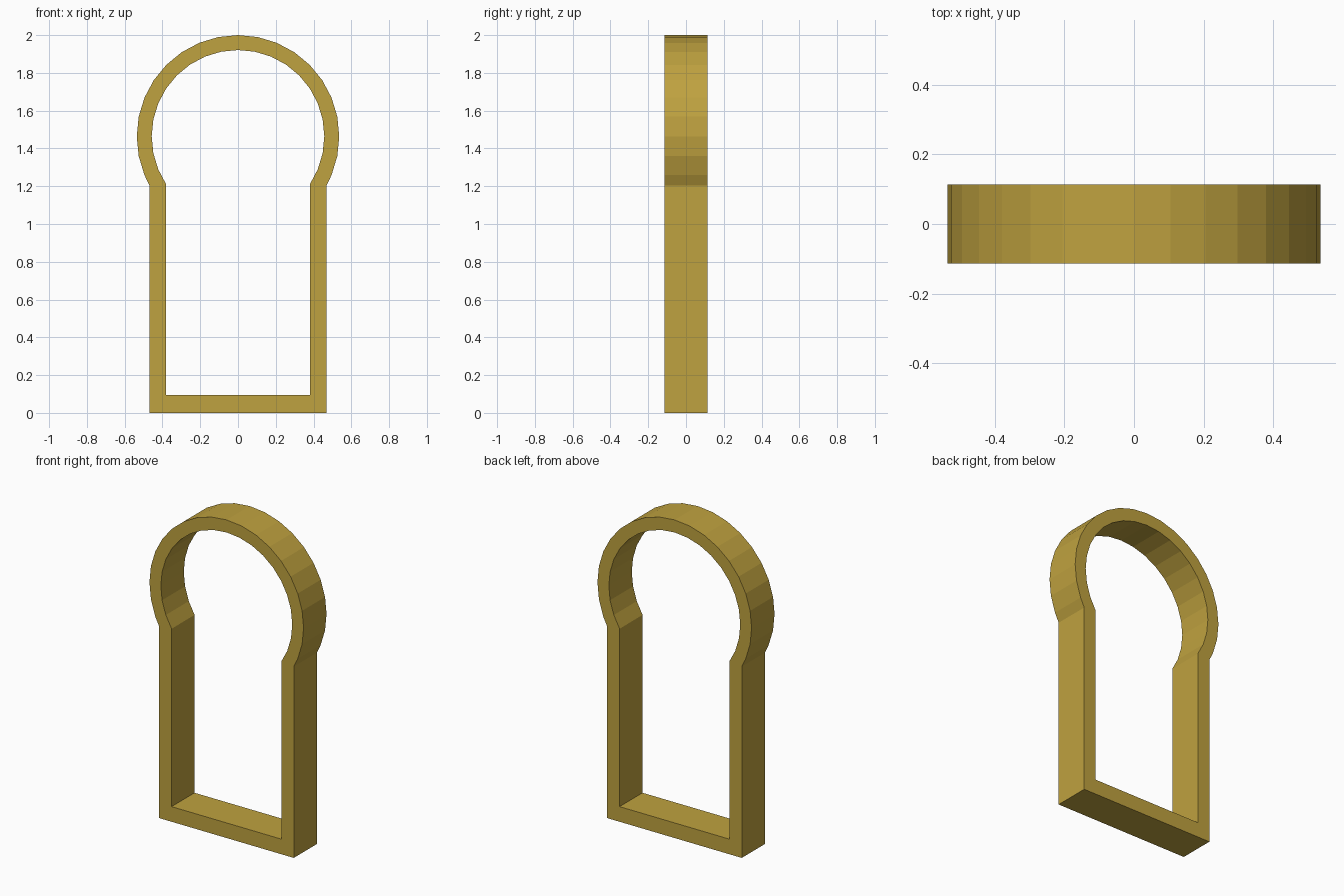
import bpy, bmesh, math

if "Cube" in bpy.data.objects:
    bpy.data.objects.remove(bpy.data.objects["Cube"])

DEPTH = 0.114      # half thickness in y
CENTRE_Z = 1.464   # centre of the round head
STEP = math.radians(11.25)  # 32-sided circle


def keyhole(radius, half_width, base):
    """Closed outline of a horseshoe arch standing on two straight jambs."""
    spring = CENTRE_Z - math.sqrt(radius ** 2 - half_width ** 2)
    pts = [(half_width, base), (half_width, spring)]
    for i in range(-2, 19):
        a = i * STEP
        pts.append((radius * math.cos(a), CENTRE_Z + radius * math.sin(a)))
    return pts + [(-half_width, spring), (-half_width, base)]


# Window frame: outer and inner outlines joined into a solid ring
outer = keyhole(0.536, 0.468, 0.0)
inner = keyhole(0.457, 0.382, 0.095)
bm = bmesh.new()
rings = [[bm.verts.new((x, y, z)) for x, z in outline]
         for outline, y in ((outer, -DEPTH), (inner, -DEPTH),
                            (inner, DEPTH), (outer, DEPTH))]
n = len(outer)
for k in range(4):
    a, b = rings[k], rings[(k + 1) % 4]
    for i in range(n):
        j = (i + 1) % n
        bm.faces.new((a[i], a[j], b[j], b[i]))
bmesh.ops.recalc_face_normals(bm, faces=bm.faces)
mesh = bpy.data.meshes.new("arched_window_frame")
bm.to_mesh(mesh)
bm.free()
frame = bpy.data.objects.new("arched_window_frame", mesh)
bpy.context.collection.objects.link(frame)

# Ochre colour
mat = bpy.data.materials.new("ochre")
mat.diffuse_color = (0.52, 0.36, 0.05, 1)
mat.use_nodes = True
mat.node_tree.nodes["Principled BSDF"].inputs["Base Color"].default_value = mat.diffuse_color
mesh.materials.append(mat)
